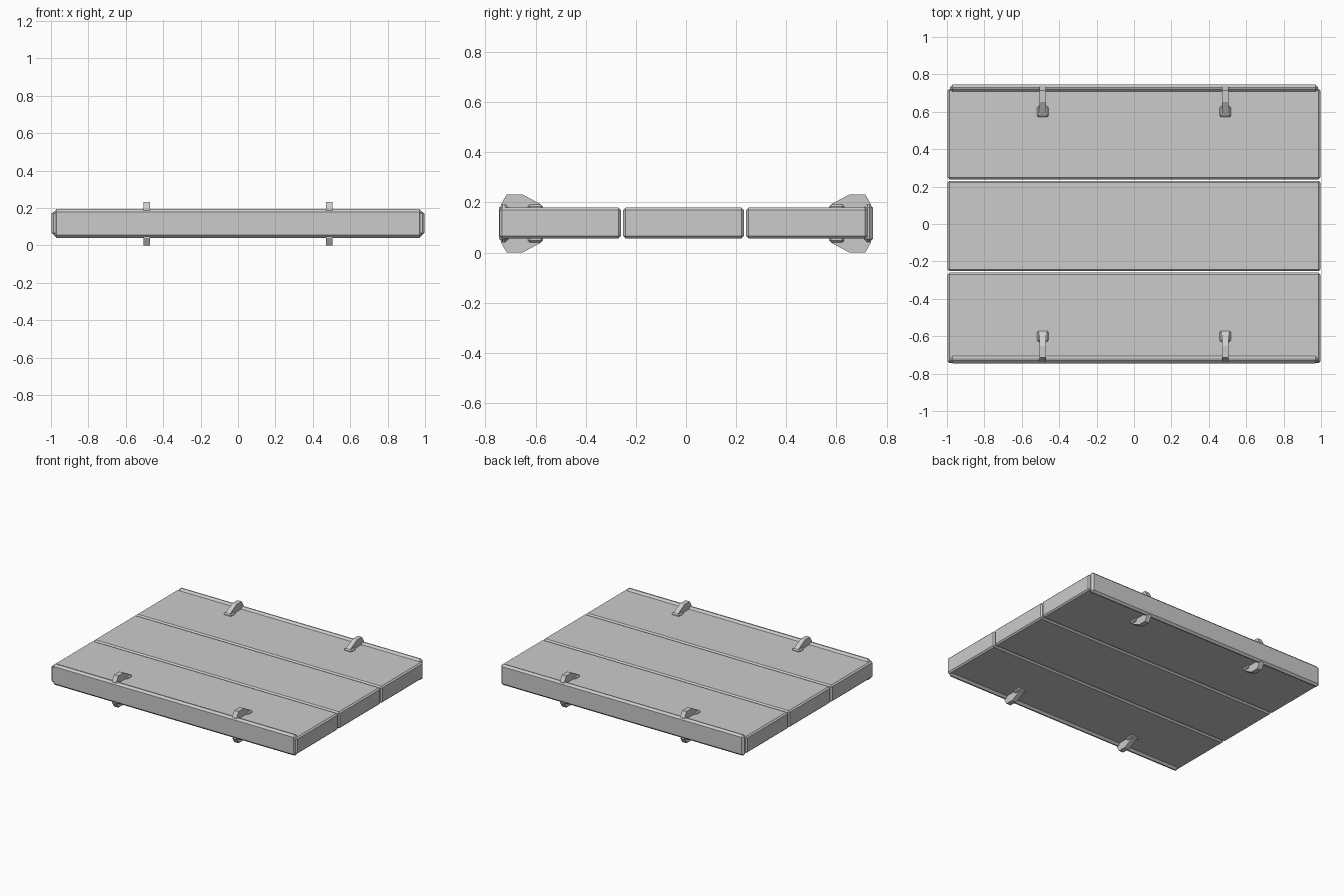
import bpy
import bmesh

if "Cube" in bpy.data.objects:
    bpy.data.objects.remove(bpy.data.objects["Cube"])

MID = 0.116      # height of the slab's mirror plane

grey = bpy.data.materials.new("plain grey")
grey.diffuse_color = (0.6, 0.6, 0.6, 1)
grey.use_nodes = True
grey.node_tree.nodes["Principled BSDF"].inputs["Base Color"].default_value = grey.diffuse_color


def finish(name, bm):
    bmesh.ops.recalc_face_normals(bm, faces=bm.faces)
    mesh = bpy.data.meshes.new(name)
    bm.to_mesh(mesh)
    bm.free()
    mesh.materials.append(grey)
    obj = bpy.data.objects.new(name, mesh)
    bpy.context.collection.objects.link(obj)
    return obj


def box(name, lo, hi, bevel):
    """Box between two corners with flat chamfered edges."""
    bm = bmesh.new()
    bmesh.ops.create_cube(bm, size=1)
    for v in bm.verts:
        v.co = [(a + b) / 2 + c * (b - a) for a, b, c in zip(lo, hi, v.co)]
    bmesh.ops.bevel(bm, geom=bm.edges[:], offset=bevel, segments=1,
                    affect='EDGES', profile=0.5)
    return finish(name, bm)


def prism(name, profile, x0, x1):
    """Y-Z profile extruded along x."""
    bm = bmesh.new()
    face = bm.faces.new([bm.verts.new((x0, y, z)) for y, z in profile])
    out = bmesh.ops.extrude_face_region(bm, geom=[face])
    for v in out["geom"]:
        if isinstance(v, bmesh.types.BMVert):
            v.co.x = x1
    return finish(name, bm)


# Three long planks side by side
for i, (y0, y1) in enumerate([(-0.743, -0.26), (-0.252, 0.231), (0.239, 0.723)]):
    box(f"plank_{i + 1}", (-0.997, y0, 0.057), (0.997, y1, 0.179), 0.01)

# Edge boards along the front and back
box("front_edge_board", (-0.985, -0.745, 0.04), (0.985, -0.707, 0.193), 0.014)
box("back_edge_board", (-0.985, 0.709, 0.04), (0.985, 0.745, 0.193), 0.014)

# Clips over the edges, above and below, each with a foot pad
clip = [(0.705, 0.05), (0.737, 0.05), (0.737, 0.078), (0.715, 0.116),
        (0.652, 0.116), (0.58, 0.077), (0.58, 0.05)]
for sx, side in ((-1, "left"), (1, "right")):
    for sy, end in ((-1, "front"), (1, "back")):
        for sz, level in ((-1, "lower"), (1, "upper")):
            x = 0.4875 * sx
            tag = f"{level}_{end}_{side}"
            prism(f"clip_{tag}", [(y * sy, MID + z * sz) for y, z in clip],
                  x - 0.0175, x + 0.0175)
            ys = sorted((0.571 * sy, 0.63 * sy))
            zs = sorted((MID + 0.05 * sz, MID + 0.076 * sz))
            box(f"clip_pad_{tag}", (x - 0.031, ys[0], zs[0]),
                (x + 0.031, ys[1], zs[1]), 0.008)
